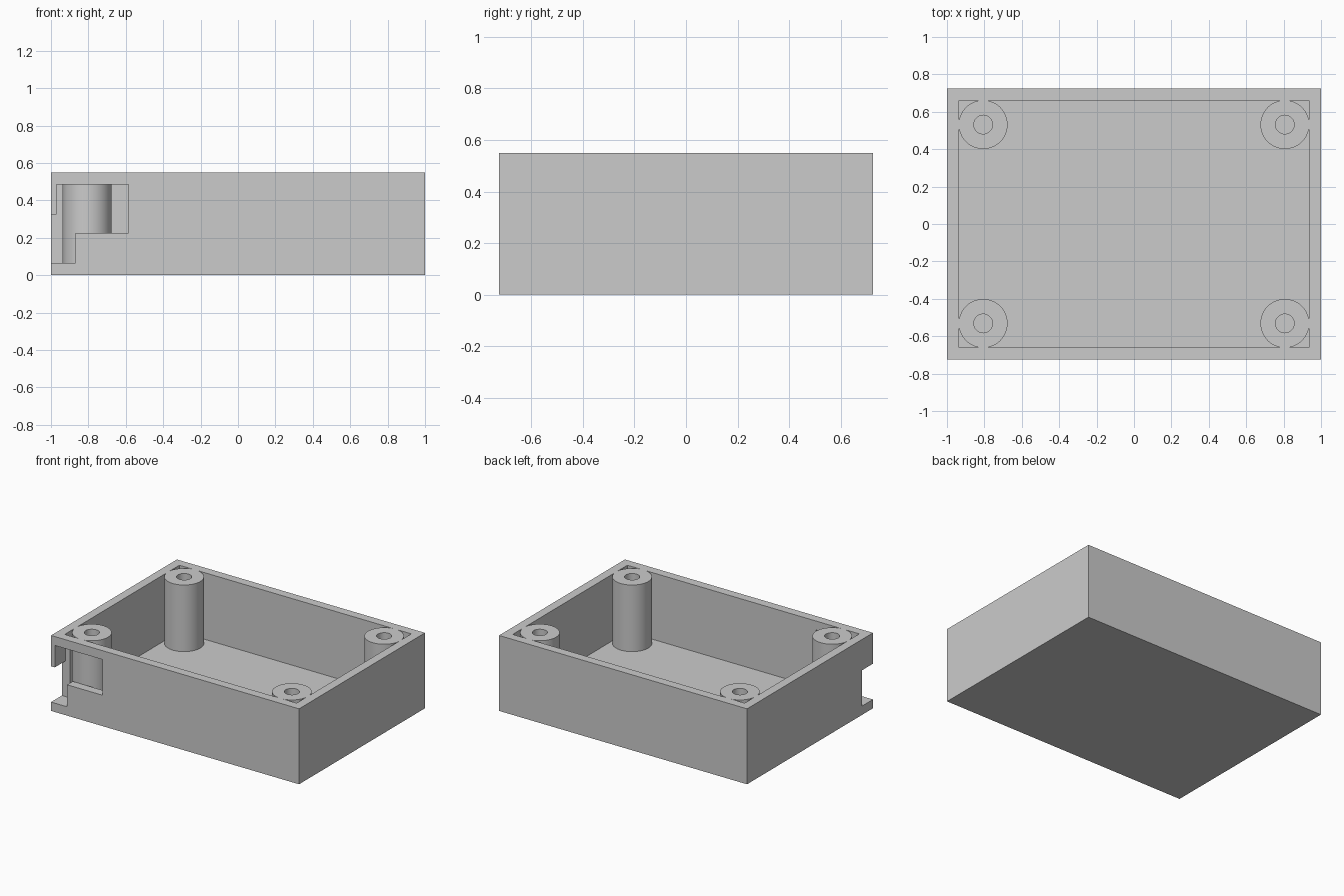
import bpy, bmesh, math
from mathutils import Matrix, Vector

cube = bpy.data.objects.get("Cube")
if cube:
    bpy.data.objects.remove(cube, do_unlink=True)

HX, HY, H = 1.0, 0.725, 0.55      # half length, half width, height
WALL = 0.0645                     # wall and floor thickness
POST_R, HOLE_R = 0.1305, 0.05
POST_X, POST_Y = HX - WALL - 0.129, HY - WALL - 0.129

grey = bpy.data.materials.new("plain_grey")
grey.use_nodes = True
colour = (0.6, 0.6, 0.6, 1)
grey.diffuse_color = colour
grey.node_tree.nodes["Principled BSDF"].inputs["Base Color"].default_value = colour


def make_object(name, bm):
    bmesh.ops.recalc_face_normals(bm, faces=bm.faces)
    mesh = bpy.data.meshes.new(name)
    bm.to_mesh(mesh)
    bm.free()
    mesh.materials.append(grey)
    ob = bpy.data.objects.new(name, mesh)
    bpy.context.collection.objects.link(ob)
    return ob


def box(name, low, high):
    low, high = Vector(low), Vector(high)
    bm = bmesh.new()
    place = Matrix.Translation((low + high) / 2) @ Matrix.Diagonal((*(high - low), 1))
    bmesh.ops.create_cube(bm, size=1, matrix=place)
    return make_object(name, bm)


def select_only(ob):
    bpy.ops.object.select_all(action='DESELECT')
    ob.select_set(True)
    bpy.context.view_layer.objects.active = ob


def cut(target, cutter):
    cutter.hide_render = True
    mod = target.modifiers.new("cut", 'BOOLEAN')
    mod.operation = 'DIFFERENCE'
    mod.solver = 'EXACT'
    mod.object = cutter
    select_only(target)
    bpy.ops.object.modifier_apply(modifier=mod.name)
    bpy.data.objects.remove(cutter, do_unlink=True)


# Open-topped case
case = box("case", (-HX, -HY, 0), (HX, HY, H))
cut(case, box("cavity_cutter", (-HX + WALL, -HY + WALL, WALL), (HX - WALL, HY - WALL, 1)))

# Stepped opening in the front wall, running out through the corner low down
cut(case, box("window_cutter", (-0.97, -1, 0.225), (-0.585, -0.6, 0.485)))
cut(case, box("corner_cutter", (-1.2, -1, WALL), (-0.87, -0.6, 0.325)))


# Hollow screw post turned from a rectangular profile
def screw_post(name, x, y):
    bm = bmesh.new()
    profile = [(HOLE_R, WALL), (HOLE_R, H), (POST_R, H), (POST_R, WALL)]
    verts = [bm.verts.new((r, 0, z)) for r, z in profile]
    edges = [bm.edges.new((verts[i], verts[(i + 1) % 4])) for i in range(4)]
    bmesh.ops.spin(bm, geom=verts + edges, axis=(0, 0, 1), cent=(0, 0, 0),
                   angle=math.tau, steps=64)
    bmesh.ops.remove_doubles(bm, verts=bm.verts, dist=0.0001)
    ob = make_object(name, bm)
    ob.location = (x, y, 0)
    select_only(ob)
    bpy.ops.object.shade_smooth_by_angle(angle=math.radians(30))


for side, sx in (("right", -1), ("left", 1)):
    for end, sy in (("front", -1), ("back", 1)):
        screw_post(f"screw_post_{end}_{side}", sx * POST_X, sy * POST_Y)
